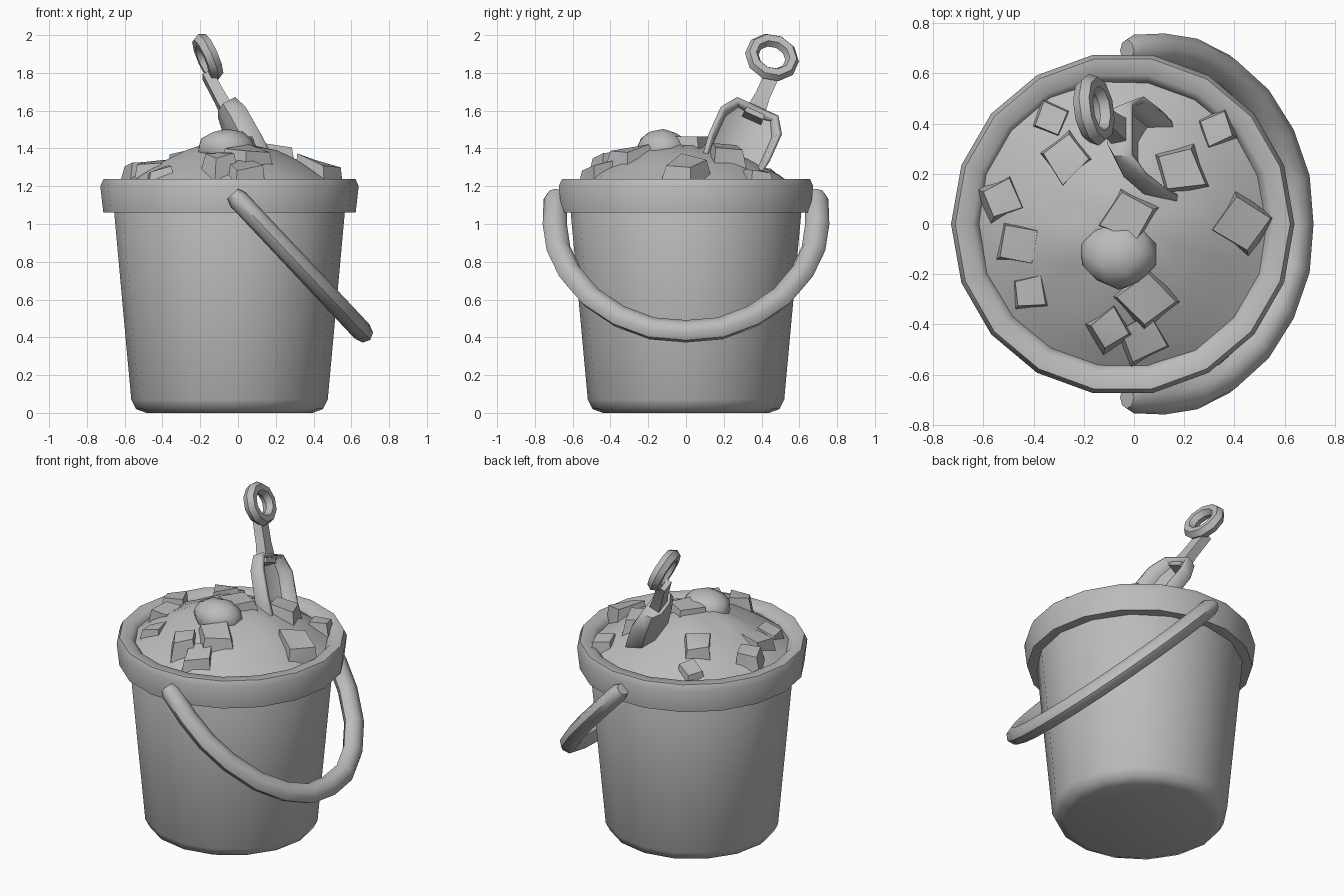
import bpy, bmesh, math, random
from mathutils import Vector

if "Cube" in bpy.data.objects:
    bpy.data.objects.remove(bpy.data.objects["Cube"])

random.seed(4)
CX = -0.045                       # bucket axis
grey = bpy.data.materials.new("grey_plastic")
grey.diffuse_color = (0.5, 0.5, 0.5, 1)
grey.use_nodes = True
grey.node_tree.nodes["Principled BSDF"].inputs["Base Color"].default_value = grey.diffuse_color


def finish(name, bm, angle=40):
    bmesh.ops.recalc_face_normals(bm, faces=bm.faces)
    me = bpy.data.meshes.new(name)
    bm.to_mesh(me)
    bm.free()
    ob = bpy.data.objects.new(name, me)
    bpy.context.collection.objects.link(ob)
    me.materials.append(grey)
    bpy.ops.object.select_all(action='DESELECT')
    ob.select_set(True)
    bpy.context.view_layer.objects.active = ob
    bpy.ops.object.shade_smooth_by_angle(angle=math.radians(angle))
    return ob


def bridge(bm, rings, closed=False, caps=True):
    """Skin a list of vertex rings."""
    n = len(rings[0])
    for a, b in zip(rings, rings[1:] + rings[:1] if closed else rings[1:]):
        for i in range(n):
            j = (i + 1) % n
            bm.faces.new((a[i], a[j], b[j], b[i]))
    if caps and not closed:
        bm.faces.new(rings[0])
        bm.faces.new(rings[-1])


def lathe(name, profile, sides, angle=40, closed=False, caps=True):
    bm = bmesh.new()
    rings = [[bm.verts.new((CX + r * math.cos(math.tau * i / sides),
                            r * math.sin(math.tau * i / sides), z))
              for i in range(sides)] for r, z in profile]
    bridge(bm, rings, closed, caps)
    return finish(name, bm, angle)


def tube(name, path, side, radius, sides=8, closed=False, squash=1.0):
    """Tube along a flat path whose plane has the normal `side`."""
    bm = bmesh.new()
    rings, n = [], len(path)
    for k, p in enumerate(path):
        a = path[k - 1] if closed or k else p
        b = path[(k + 1) % n] if closed or k < n - 1 else p
        out = (b - a).normalized().cross(side)
        r = radius if closed or 0 < k < n - 1 else radius * 0.7
        rings.append([bm.verts.new(p + r * (math.cos(t) * out + math.sin(t) * squash * side))
                      for t in (math.tau * i / sides for i in range(sides))])
    bridge(bm, rings, closed)
    return finish(name, bm, 50)


# Bucket body, solid up to just below the sand, and its thick rim
lathe("bucket_body", [(0.44, 0.0), (0.495, 0.02), (0.52, 0.07), (0.565, 0.56),
                      (0.612, 1.08), (0.57, 1.18)], 16, 50)
lathe("bucket_rim", [(0.60, 1.06), (0.668, 1.06), (0.684, 1.20), (0.667, 1.238),
                     (0.60, 1.235), (0.57, 1.20), (0.57, 1.10)], 18, 50, closed=True)


# Sand mound
def mound(x, y):
    r = math.hypot(x - CX, y)
    return 1.20 + 0.235 * (1 - min(1, r / 0.58) ** 1.7)


bm = bmesh.new()
rings = []
for r in (0.585, 0.5, 0.38, 0.25, 0.12):
    ring = []
    for i in range(18):
        t = math.tau * i / 18
        x, y = CX + r * math.cos(t), r * math.sin(t)
        ring.append(bm.verts.new((x, y, mound(x, y) + random.uniform(-0.012, 0.012))))
    rings.append(ring)
bridge(bm, rings)
finish("sand_mound", bm, 60)

# Sand lumps: x, y, half size, height of the top above the mound
lumps = [(-0.27, 0.27, 0.105, 0.04), (0.18, 0.22, 0.11, 0.06), (0.33, 0.38, 0.08, 0.05),
         (0.43, 0.0, 0.11, 0.06), (-0.53, 0.10, 0.09, 0.06), (-0.46, -0.08, 0.085, 0.03),
         (0.05, -0.30, 0.12, 0.05), (-0.10, -0.42, 0.085, 0.07), (0.03, -0.45, 0.10, 0.04),
         (-0.02, 0.03, 0.11, 0.02), (-0.33, 0.42, 0.08, 0.03), (-0.42, -0.27, 0.08, 0.015)]
for k, (x, y, s, h) in enumerate(lumps):
    bm = bmesh.new()
    bmesh.ops.create_cube(bm, size=2)
    spin = random.uniform(0, 1.5)
    lean = Vector((x - CX, y, 0)) * 0.6
    for v in bm.verts:
        c = v.co * random.uniform(0.78, 1.05)
        if c.z > 0:
            c.x, c.y = c.x * 0.75, c.y * 0.75
        c = Vector((c.x * math.cos(spin) - c.y * math.sin(spin),
                    c.x * math.sin(spin) + c.y * math.cos(spin), c.z))
        z = mound(x, y) + (h if c.z > 0 else -0.1)
        z -= lean.x * c.x * s + lean.y * c.y * s
        v.co = (x + c.x * s, y + c.y * s, z + random.uniform(-0.015, 0.015))
    bmesh.ops.triangulate(bm, faces=bm.faces)
    finish("sand_lump_%d" % (k + 1), bm, 35)

# Rounded heap at the top
bm = bmesh.new()
bmesh.ops.create_icosphere(bm, subdivisions=2, radius=1)
for v in bm.verts:
    c = v.co * random.uniform(0.92, 1.04)
    v.co = (-0.06 + 0.16 * c.x, -0.12 + 0.14 * c.y, 1.40 + 0.10 * c.z)
finish("sand_heap", bm, 60)

# Carrying handle, hanging tilted to the right
half = [(0.69, 1.13), (0.695, 1.0), (0.675, 0.87), (0.615, 0.745), (0.50, 0.61),
        (0.35, 0.51), (0.18, 0.447)]
arc = half + [(0, 0.432)] + [(-y, z) for y, z in reversed(half)]
path = [Vector(((1.13 - z) * 0.94, y, z)) for y, z in arc]
path.insert(0, path[0] + Vector((-0.028, 0, 0.03)))
path.append(path[-1] + Vector((-0.028, 0, 0.03)))
tube("carrying_handle", path, Vector((0.70, 0, 0.66)).normalized(), 0.064, 8, squash=0.85)

# Toy spade frame: up the shaft, across the blade, out of its open side
up = Vector((-0.44, 0.37, 0.82)).normalized()
wide = Vector((0, 0.91, -0.41)).normalized()
out = wide.cross(up).normalized()
base = Vector((-0.03, 0.345, 1.545))


def spade(w, o, u):
    return base + wide * w + out * o + up * u


# Spade blade: a trough with raised sides and a closed upper end
trough = [(-0.165, 0.07), (-0.145, -0.02), (-0.07, -0.055),
          (0.07, -0.055), (0.145, -0.02), (0.165, 0.07)]
bm = bmesh.new()
rows = [[bm.verts.new(spade(w * k, o * m, u)) for w, o in trough]
        for k, m, u in ((0.8, 1.0, -0.45), (1.0, 1.0, -0.2), (1.0, 0.95, -0.03), (0.68, 0.75, 0.06))]
for a, b in zip(rows, rows[1:]):
    for i in range(5):
        bm.faces.new((a[i], a[i + 1], b[i + 1], b[i]))
bm.faces.new(rows[-1])
blade = finish("spade_blade", bm, 35)
mod = blade.modifiers.new("thickness", 'SOLIDIFY')
mod.thickness, mod.offset = 0.026, 0

# Spade shaft
bm = bmesh.new()
shaft = [[bm.verts.new(spade(w * s, o * t, u)) for w, o in ((-1, -1), (1, -1), (1, 1), (-1, 1))]
         for s, t, u in ((0.055, 0.035, 0.02), (0.04, 0.03, 0.15), (0.04, 0.028, 0.30))]
bridge(bm, shaft)
finish("spade_shaft", bm, 30)

# Spade grip: a rounded ring across the shaft
grip = Vector((-0.16, 0.455, 1.882))
loop = []
for i in range(10):
    t = math.tau * (i + 0.5) / 10
    loop.append(grip + wide * 0.11 * math.cos(t) + up * 0.098 * math.sin(t))
tube("spade_grip", loop, out, 0.037, 6, closed=True, squash=1.1)
